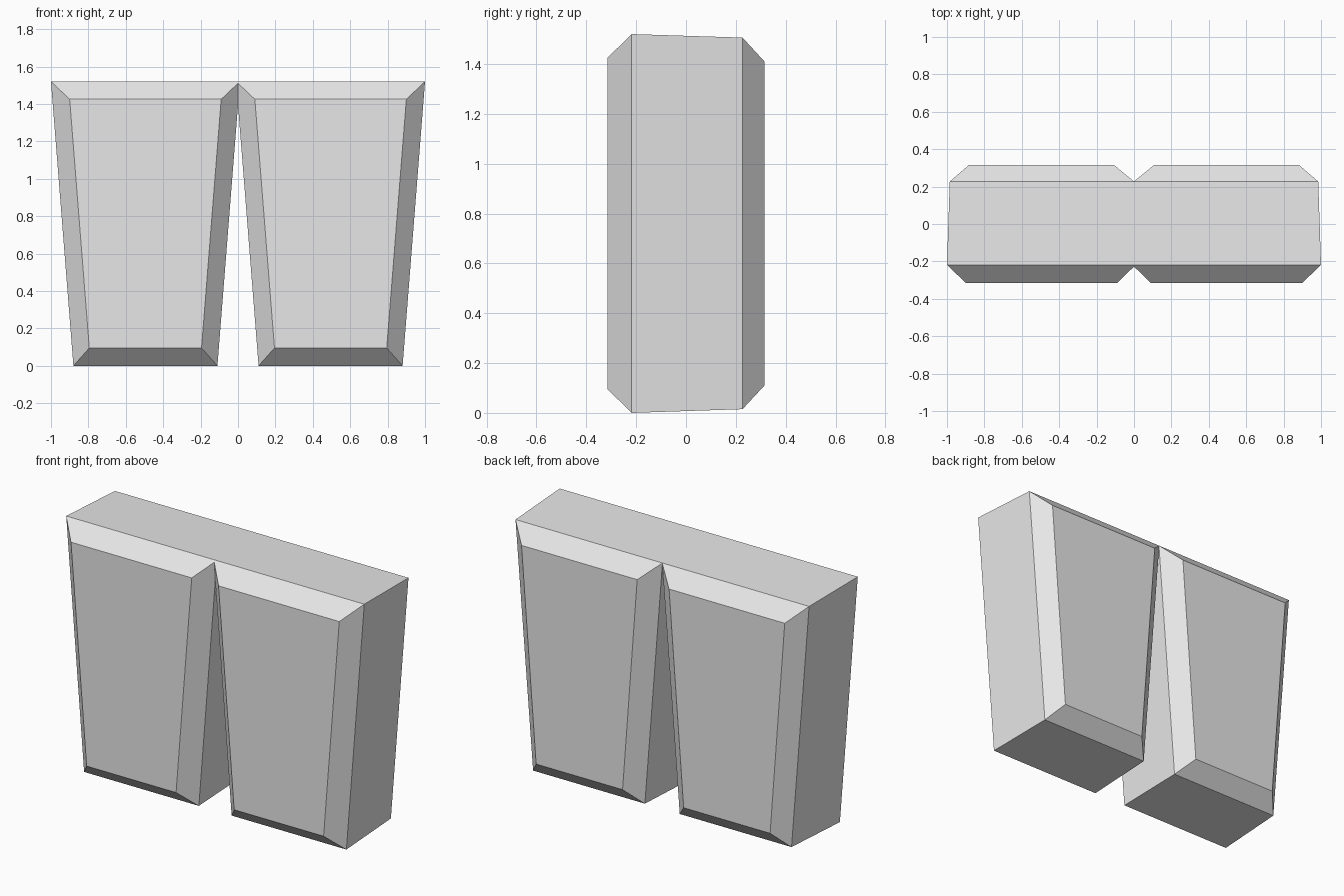
import bpy
import bmesh

cube = bpy.data.objects.get("Cube")
if cube:
    bpy.data.objects.remove(cube)

grey = bpy.data.materials.new("light_grey")
grey.use_nodes = True
colour = (0.8, 0.8, 0.8, 1)
grey.diffuse_color = colour
grey.node_tree.nodes["Principled BSDF"].inputs["Base Color"].default_value = colour

# Sections from front to back: y, centre x, half width at bottom and top, bottom z, top z
SECTIONS = [
    (-0.315, 0.495, 0.300, 0.405, 0.095, 1.425),
    (-0.218, 0.495, 0.385, 0.505, 0.000, 1.520),
    (0.227, 0.492, 0.375, 0.493, 0.015, 1.506),
    (0.315, 0.495, 0.290, 0.388, 0.110, 1.410),
]


def tapered_leg(name, side):
    """Loft the four trapezoid sections into one bevelled leg."""
    bm = bmesh.new()
    rings = []
    for y, cx, low, high, z0, z1 in SECTIONS:
        corners = [(cx - low, z0), (cx + low, z0), (cx + high, z1), (cx - high, z1)]
        rings.append([bm.verts.new((side * x, y, z)) for x, z in corners])
    for a, b in zip(rings, rings[1:]):
        for i in range(4):
            j = (i + 1) % 4
            bm.faces.new((a[i], a[j], b[j], b[i]))
    bm.faces.new(rings[0])
    bm.faces.new(rings[-1])
    bmesh.ops.recalc_face_normals(bm, faces=bm.faces)
    mesh = bpy.data.meshes.new(name)
    bm.to_mesh(mesh)
    bm.free()
    mesh.materials.append(grey)
    bpy.context.collection.objects.link(bpy.data.objects.new(name, mesh))


# Pair of legs meeting at the top
tapered_leg("left_leg", 1)
tapered_leg("right_leg", -1)
